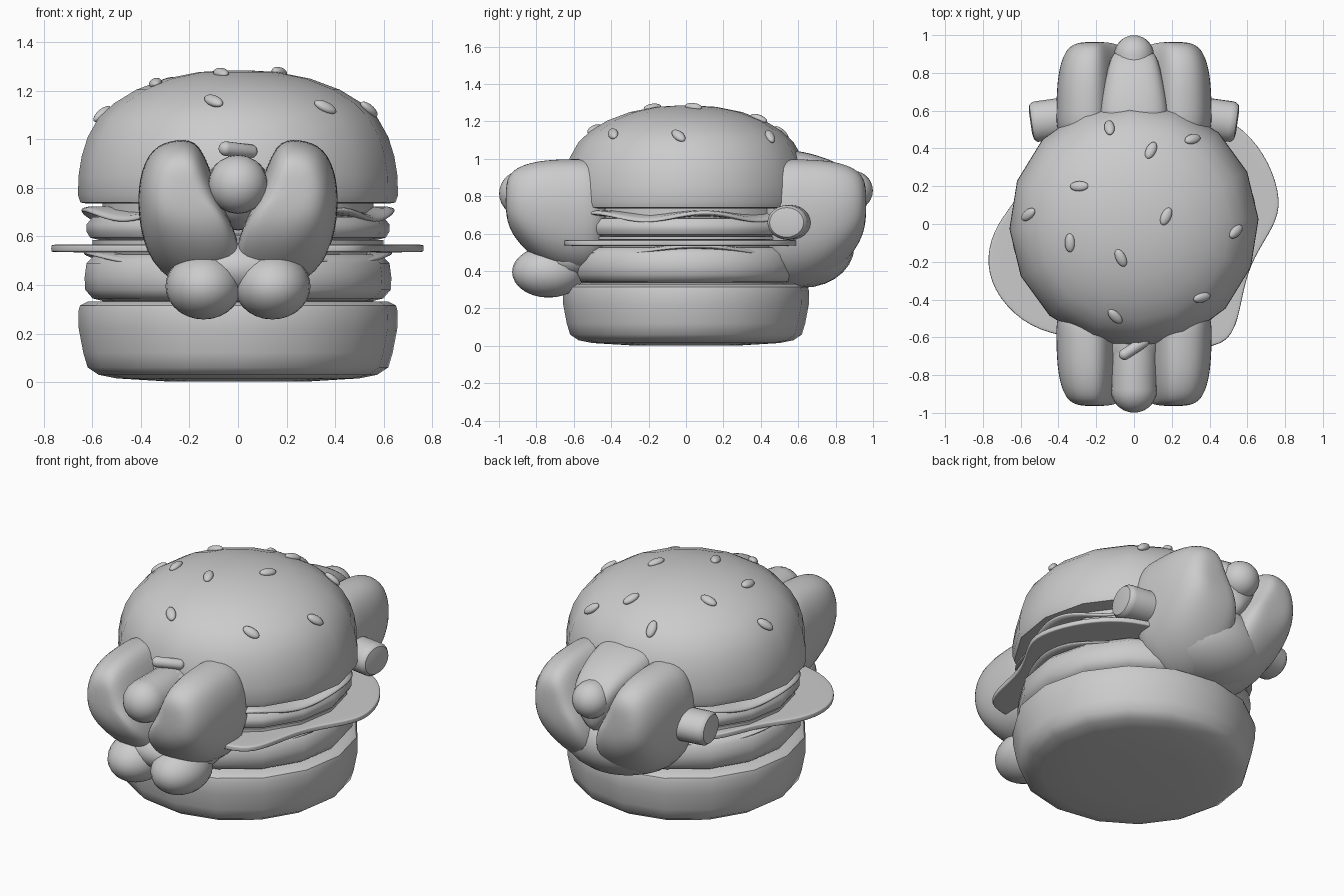
import bpy, bmesh, math
from mathutils import Vector, Matrix

if "Cube" in bpy.data.objects:
    bpy.data.objects.remove(bpy.data.objects["Cube"])


def finish(name, bm, subd=0, angle=40):
    bmesh.ops.recalc_face_normals(bm, faces=bm.faces)
    me = bpy.data.meshes.new(name)
    bm.to_mesh(me)
    bm.free()
    me.shade_smooth()
    if not subd:
        me.set_sharp_from_angle(angle=math.radians(angle))
    ob = bpy.data.objects.new(name, me)
    bpy.context.collection.objects.link(ob)
    if subd:
        m = ob.modifiers.new("Subdivision", 'SUBSURF')
        m.levels = m.render_levels = subd
    return ob


def loft(name, rings, subd=2):
    """Skin equal-sized rings of points and cap both ends."""
    bm = bmesh.new()
    rows = [[bm.verts.new(p) for p in r] for r in rings]
    n = len(rows[0])
    for a, b in zip(rows, rows[1:]):
        for i in range(n):
            j = (i + 1) % n
            bm.faces.new((a[i], a[j], b[j], b[i]))
    bm.faces.new(rows[0])
    bm.faces.new(rows[-1])
    return finish(name, bm, subd)


def lathe(name, profile, n=16):
    rings = [[(r * math.cos(2 * math.pi * (i + 0.1) / n), r * math.sin(2 * math.pi * (i + 0.1) / n), z)
              for i in range(n)] for r, z in profile]
    return loft(name, rings, 0)


def blob(name, center, radii, rot=None):
    bm = bmesh.new()
    bmesh.ops.create_uvsphere(bm, u_segments=24, v_segments=14, radius=1)
    m = Matrix.Translation(center) @ (rot or Matrix()) @ Matrix.Diagonal((*radii, 1))
    bmesh.ops.transform(bm, matrix=m, verts=bm.verts)
    return finish(name, bm, 0, 80)


def capsule(name, a, b, r):
    a, b = Vector(a), Vector(b)
    bm = bmesh.new()
    bmesh.ops.create_uvsphere(bm, u_segments=20, v_segments=14, radius=r)
    for v in bm.verts:
        if v.co.z > 1e-4:
            v.co.z += (b - a).length
    q = (b - a).to_track_quat('Z', 'Y').to_matrix().to_4x4()
    bmesh.ops.transform(bm, matrix=Matrix.Translation(a) @ q, verts=bm.verts)
    return finish(name, bm, 0, 80)


def wavy_slice(name, r, z, amp, waves, phase, thick):
    n = 48
    def ring(k, dz, wave):
        out = []
        for i in range(n):
            t = 2 * math.pi * i / n
            s = math.sin(waves * t + phase)
            rr = k * (r + 0.02 * s * wave)
            out.append((rr * math.cos(t), rr * math.sin(t), z + dz + amp * s * wave))
        return out
    return loft(name, [ring(.8, -thick, 0), ring(1, -thick * 1.6, 1), ring(1.01, -thick, 1),
                       ring(1, 0, 1), ring(.8, thick, 0)], 1)


# burger buns
lathe("bottom_bun", [(.3, .003), (.5, .015), (.575, .03), (.62, .06), (.638, .12), (.657, .22),
                     (.659, .29), (.652, .315), (.62, .332), (.3, .332)])
dome = [(.62, .735), (.65, .74), (.66, .77), (.658, .85), (.645, .93), (.62, 1.01), (.575, 1.09),
        (.51, 1.15), (.42, 1.205), (.3, 1.25), (.16, 1.278), (.04, 1.285)]
lathe("top_bun", dome)

# fillings between the buns
lathe("core", [(.56, .32), (.56, .75)])
lathe("lower_patty", [(.56, .335), (.6, .345), (.63, .38), (.633, .43), (.625, .49), (.59, .525), (.5, .535)])
lathe("upper_patty", [(.57, .585), (.61, .595), (.625, .62), (.625, .65), (.6, .68), (.5, .69)])
lathe("thin_slice", [(.5, .565), (.6, .568), (.6, .585), (.5, .588)])
wavy_slice("upper_leaf", .63, .705, .024, 6, 0.6, .018)
wavy_slice("lower_cheese", .615, .525, .022, 4, 1.2, .015)

# flat slice with a lobe on each side
outline = [(.785, .08), (.74, .28), (.63, .46), (.45, .6), (0, .65), (-.45, .52), (-.55, .3), (-.61, .14),
           (-.73, 0), (-.785, -.17), (-.75, -.35), (-.6, -.52), (-.4, -.6), (0, -.64), (.4, -.67),
           (.53, -.6), (.57, -.4), (.61, -.22), (.71, -.06)]
loft("flat_slice", [[(x * s, y * s, z) for x, y in outline] for s, z in
                    ((.9, .535), (.995, .535), (1, .54), (1, .562), (.995, .567), (.9, .567))])

# seeds resting on the dome
seeds = [(-.13, .51, 100), (.09, .39, 65), (.31, .45, 25), (-.29, .2, 0), (-.56, .05, 30), (.17, .04, 65),
         (.54, -.04, 35), (-.34, -.1, 90), (-.07, -.18, 115), (.36, -.39, 5), (-.1, -.49, 130)]
for x, y, deg in seeds:
    d = math.hypot(x, y)
    for (r1, z1), (r0, z0) in zip(dome[1:], dome[2:]):
        if r0 <= d <= r1:
            z = z0 + (z1 - z0) * (d - r0) / (r1 - r0)
            slope = math.atan2(z0 - z1, r1 - r0)
            axis = Vector((-y, x, 0))
            rot = Matrix.Rotation(slope, 4, axis) @ Matrix.Rotation(math.radians(deg), 4, 'Z')
            blob("seed", (x, y, z + .003), (.05, .027, .02), rot)

# split roll halves sticking out at the front and the back
front_sec = [(.15, .995), (.25, 1.005), (.36, .97), (.412, .84), (.415, .68), (.37, .48), (.2, .36),
             (-.02, .38), (-.02, .55), (.085, .78)]
back_sec = [(.16, .99), (.25, 1.005), (.36, .97), (.412, .84), (.415, .66), (.37, .44), (.2, .3),
            (-.02, .28), (-.02, .55), (.085, .78)]
# distance along y, scale, extra scale of the underside
stations = [(.4, 1, 1), (.6, 1, 1), (.75, .98, .9), (.87, .87, .74), (.945, .66, .6), (.965, .33, .5)]
for sx in (1, -1):
    for label, sec, sy, cz in (("front", front_sec, -1, .78), ("back", back_sec, 1, .76)):
        rings = [[(sx * (.21 + (x - .21) * s), sy * y, cz + (z - cz) * s * (u if z < cz else 1))
                  for x, z in sec] for y, s, u in stations]
        loft(label + "_roll_half", rings)
    # round lobes under the front, stubby pegs at the back
    blob("front_lobe", (sx * .142, -.735, .395), (.157, .195, .137))
    peg = [(.05, 0), (.085, .006), (.098, .022), (.1, .04), (.1, .22)]
    o = lathe("back_peg", peg, 24)
    o.matrix_world = (Matrix.Translation((sx * .548, .537, .66)) @
                      Matrix.Rotation(sx * math.radians(-8), 4, 'Z') @
                      Matrix.Rotation(-sx * math.pi / 2, 4, 'Y') @ Matrix.Diagonal((.93, 1.08, 1, 1)))

# lower bodies that join the halves, front and back
blob("front_joint", (0, -.62, .47), (.3, .24, .14))
blob("back_joint", (0, .62, .53), (.35, .28, .22))

# wedge filling the gap at the back
wedge = [(0, 1.05), (.13, 1.04), (.21, .97), (.14, .7), (0, .5), (-.14, .7), (-.21, .97), (-.13, 1.04)]
loft("back_wedge", [[(x * k, y, .75 + (z - .75) * s) for x, z in wedge] for y, k, s in
                    ((.45, 1, 1.02), (.6, 1, 1), (.75, .85, .86), (.86, .7, .68), (.93, .55, .42))])

# sausage ends and the sauce stroke
capsule("front_sausage", (0, -.877, .815), (0, -.4, .815), .122)
blob("front_sausage_root", (0, -.64, .78), (.14, .22, .155))
capsule("back_sausage", (0, .893, .83), (0, .4, .83), .106)
capsule("sauce_stroke", (-.05, -.69, .962), (.05, -.625, .95), .03)
